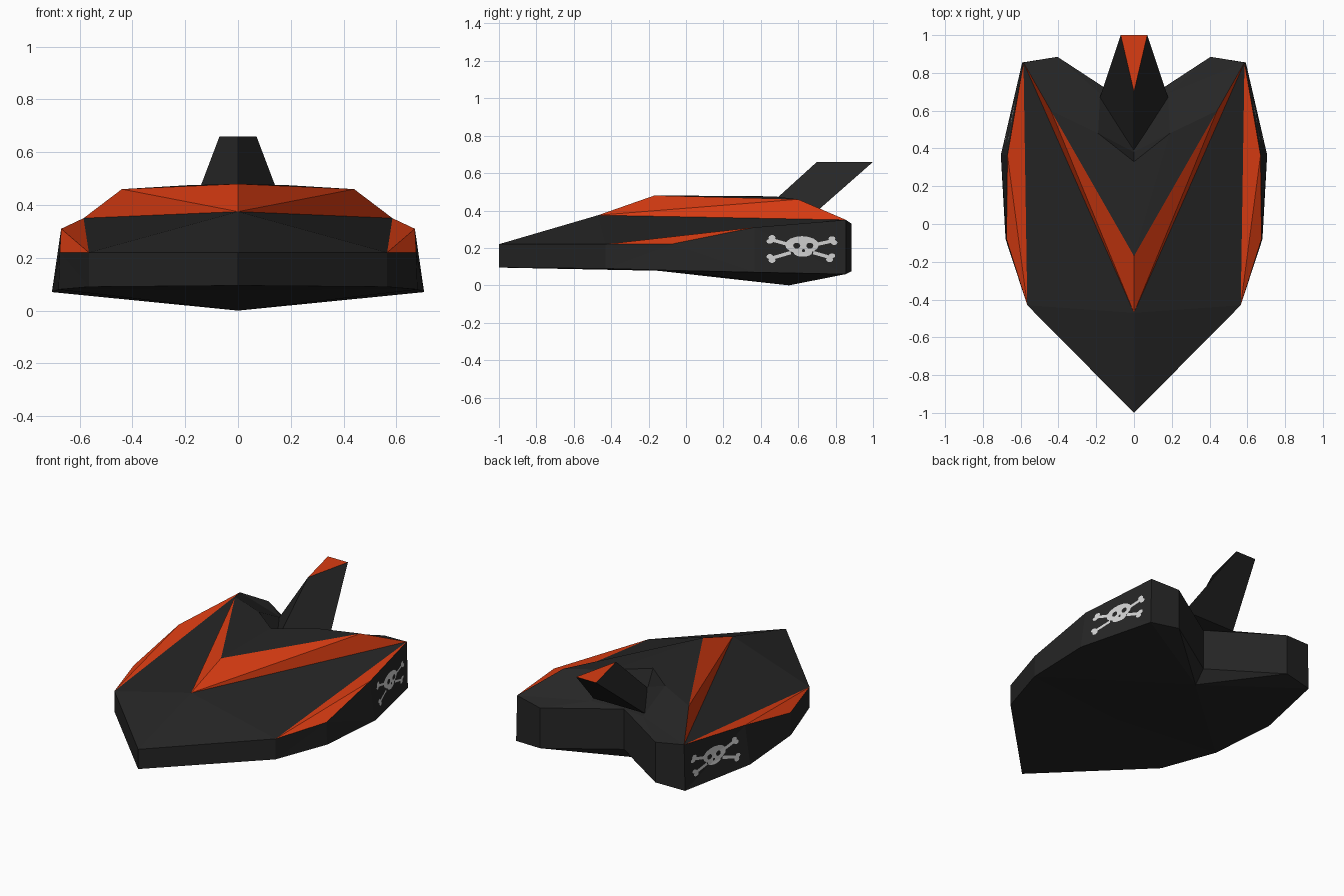
import bpy, bmesh, math
from mathutils import Vector
from mathutils.bvhtree import BVHTree

if "Cube" in bpy.data.objects:
    bpy.data.objects.remove(bpy.data.objects["Cube"])


def material(name, rgb):
    m = bpy.data.materials.new(name)
    m.diffuse_color = (*rgb, 1)
    m.use_nodes = True
    m.node_tree.nodes["Principled BSDF"].inputs["Base Color"].default_value = m.diffuse_color
    return m


BLACK = material("charcoal black", (0.019, 0.019, 0.019))
ORANGE = material("burnt orange", (0.70, 0.045, 0.006))
BONE = material("pale grey", (0.66, 0.66, 0.66))


def finish(bm, name, mats):
    me = bpy.data.meshes.new(name)
    bm.to_mesh(me)
    for m in mats:
        me.materials.append(m)
    ob = bpy.data.objects.new(name, me)
    bpy.context.collection.objects.link(ob)
    return ob


def mirrored(points, faces):
    """Closed mesh from the right half; faces are (names, material index)."""
    bm = bmesh.new()
    for s in (1, -1):
        vs = {k: bm.verts.new((s * x, y, z)) for k, (x, y, z) in points.items()}
        for names, mat in faces:
            f = bm.faces.new([vs[n] for n in names.split()])
            f.material_index = mat
    bmesh.ops.remove_doubles(bm, verts=bm.verts[:], dist=1e-5)
    bmesh.ops.triangulate(bm, faces=bm.faces[:])
    bmesh.ops.recalc_face_normals(bm, faces=bm.faces[:])
    return bm


# Hull: right half, T = top rim, B = bottom rim
P = {
    "noseT": (0, -1, .22), "noseB": (0, -1, .095),
    "shT": (.565, -.43, .22), "shB": (.565, -.43, .09),
    "mdT": (.675, -.08, .22), "mdB": (.68, -.08, .08),
    "wdT": (.67, .365, .31), "wdB": (.705, .365, .07),
    "cnT": (.585, .855, .35), "cnB": (.592, .855, .06),
    "tpT": (.405, .885, .33), "tpB": (.405, .885, .075),
    "ntT": (0, .62, .33), "ntB": (0, .62, .075),
    "keelF": (0, -.15, .078), "keel": (0, .55, 0),
    "ch0": (0, -.47, .375), "ch1": (0, -.17, .48), "ch2": (.44, .6, .46),
    "rc0": (0, .33, .478), "rc1": (.19, .48, .475),
    "rc2": (0, .38, .38), "rc3": (.18, .69, .36),
}
F = [(n, 0) for n in (
    "noseT shT ch0", "shT cnT ch0",                     # front deck
    "ch1 ch2 rc1 rc0", "ch2 cnT rc1",                   # raised deck
    "rc0 rc1 rc3 rc2", "rc2 rc3 ntT", "rc1 cnT rc3",    # fin recess
    "rc3 cnT tpT", "rc3 tpT ntT",
    "noseB shB keelF", "shB mdB keelF", "keelF mdB keel",   # underside
    "mdB wdB keel", "wdB cnB keel", "cnB tpB keel", "tpB ntB keel")]
F += [(n, 1) for n in (
    "ch0 cnT ch2", "ch0 ch2 ch1",                       # chevron stripe
    "shT mdT wdT", "shT wdT cnT")]                      # side stripe
rim = ["nose", "sh", "md", "wd", "cn", "tp", "nt"]
F += [(f"{a}T {b}T {b}B {a}B", 0) for a, b in zip(rim, rim[1:])]
bm = mirrored(P, F)
tree = BVHTree.FromBMesh(bm)
finish(bm, "hull", [BLACK, ORANGE])
bm.free()

# Swept tail fin with an orange cap
bm = bmesh.new()
low = [bm.verts.new(p) for p in ((0, .38, .37), (.18, .67, .37), (-.18, .67, .37))]
top = [bm.verts.new(p) for p in ((0, .70, .66), (.07, 1, .66), (-.07, 1, .66))]
bm.faces.new(low)
bm.faces.new(top).material_index = 1
for i in range(3):
    j = (i + 1) % 3
    bm.faces.new((low[i], low[j], top[j], top[i]))
bmesh.ops.recalc_face_normals(bm, faces=bm.faces[:])
finish(bm, "tail_fin", [BLACK, ORANGE])
bm.free()


# Painted skull and crossbones, laid on each side wall
def lay(bm, side, y, z, lift):
    hit = tree.ray_cast(Vector((2 * side, y, z)), Vector((-side, 0, 0)))[0]
    return bm.verts.new((hit.x + side * lift, y, z))


def face(bm, side, vs, mat):
    f = bm.faces.new(vs)
    f.normal_update()
    if f.normal.x * side < 0:
        f.normal_flip()
    f.material_index = mat


def disc(bm, side, y, z, ry, rz, mat=0, lift=.005, n=16):
    c = lay(bm, side, y, z, lift)
    ring = [lay(bm, side, y + ry * math.cos(2 * math.pi * i / n),
                z + rz * math.sin(2 * math.pi * i / n), lift) for i in range(n)]
    for i in range(n):
        face(bm, side, (c, ring[i], ring[(i + 1) % n]), mat)


def bar(bm, side, a, b, w, n=4):
    a, b = Vector(a), Vector(b)
    d = (b - a).normalized()
    off = Vector((-d.y, d.x)) * w / 2
    rows = []
    for i in range(n + 1):
        p = a.lerp(b, i / n)
        rows.append([lay(bm, side, *(p + k * off), .005) for k in (1, -1)])
    for r, q in zip(rows, rows[1:]):
        face(bm, side, (r[0], r[1], q[1], q[0]), 0)


for side, label in ((1, "right"), (-1, "left")):
    bm = bmesh.new()
    disc(bm, side, .62, .216, .09, .047)                # cranium
    disc(bm, side, .625, .175, .05, .022)               # jaw
    for y, z in ((.46, .243), (.78, .237), (.46, .146), (.768, .150)):
        out = 1 if y > .62 else -1
        up = 1 if z > .2 else -1
        bar(bm, side, (y, z), (.62 + .06 * out, .195 + .02 * up), .018)
        disc(bm, side, y, z + .012 * up, .019, .014, n=10)
        disc(bm, side, y + .012 * out, z - .008 * up, .018, .013, n=10)
    for y in (.592, .662):                              # eyes
        disc(bm, side, y, .212, .019, .016, 1, .008, 10)
    disc(bm, side, .628, .186, .009, .008, 1, .008, 8)  # nose
    finish(bm, f"skull_emblem_{label}", [BONE, BLACK])
    bm.free()
